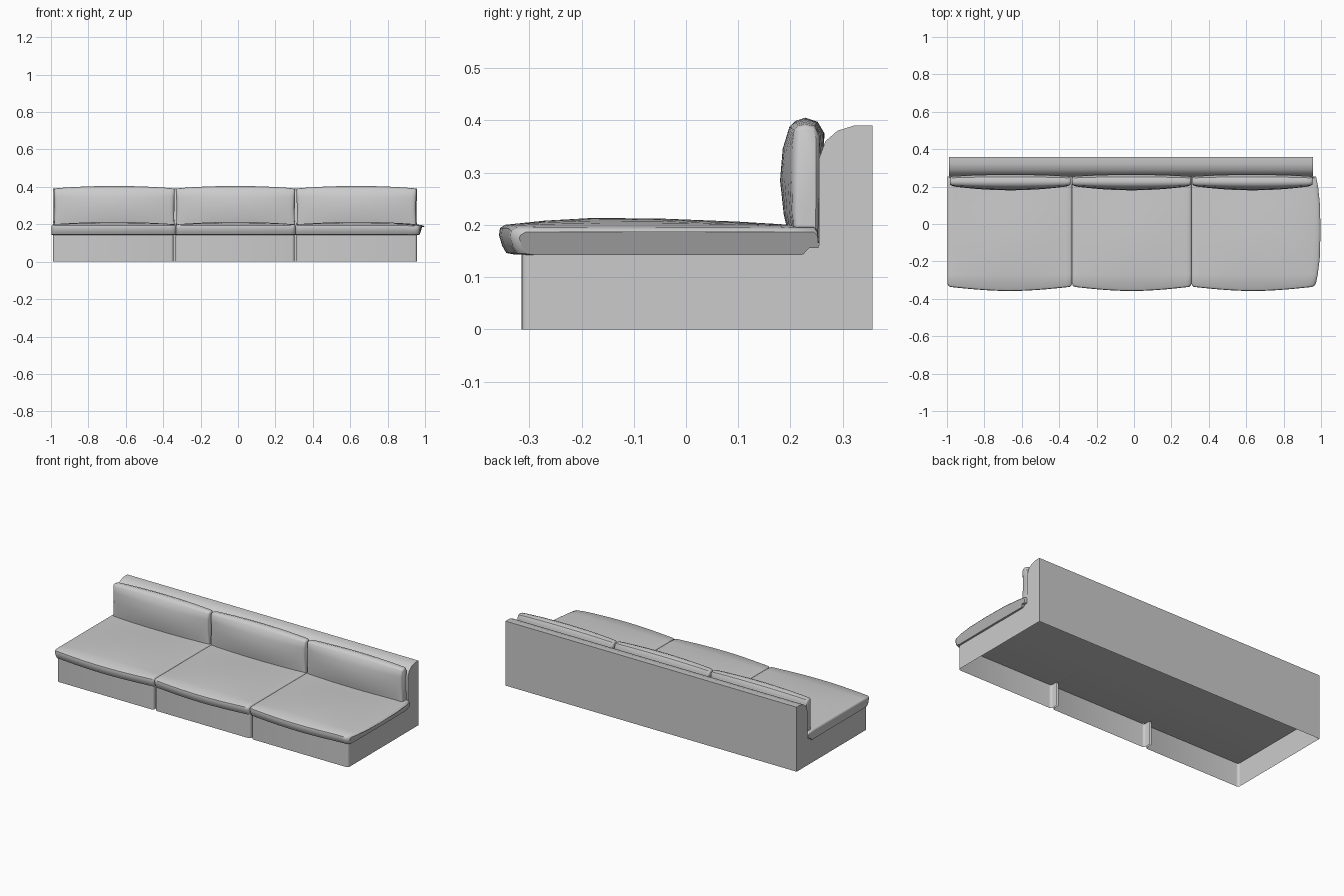
import bpy, bmesh, math

if "Cube" in bpy.data.objects:
    bpy.data.objects.remove(bpy.data.objects["Cube"])


def finish(name, bm, angle=40):
    bmesh.ops.recalc_face_normals(bm, faces=bm.faces)
    me = bpy.data.meshes.new(name)
    bm.to_mesh(me)
    bm.free()
    ob = bpy.data.objects.new(name, me)
    bpy.context.collection.objects.link(ob)
    bpy.ops.object.select_all(action='DESELECT')
    bpy.context.view_layer.objects.active = ob
    ob.select_set(True)
    bpy.ops.object.shade_smooth_by_angle(angle=math.radians(angle))
    return ob


def strip(bm, a, b):
    """Open wall between two matching polylines."""
    va = [bm.verts.new(p) for p in a]
    vb = [bm.verts.new(p) for p in b]
    for i in range(len(a) - 1):
        bm.faces.new((va[i], va[i + 1], vb[i + 1], vb[i]))


def loft(bm, rings):
    """Closed skin through a row of closed rings, with end caps."""
    vs = [[bm.verts.new(p) for p in r] for r in rings]
    n = len(vs[0])
    for a, b in zip(vs, vs[1:]):
        for i in range(n):
            j = (i + 1) % n
            bm.faces.new((a[i], a[j], b[j], b[i]))
    bm.faces.new(vs[0])
    bm.faces.new(vs[-1][::-1])


LEFT, RIGHT = -0.99, 0.957
SEAMS = (-0.34, 0.307)
TOP = 0.143

# Frame shell, open underneath: back, rolled top rail and end panels
back = [(0.357, 0), (0.357, 0.39), (0.322, 0.39), (0.29, 0.38), (0.267, 0.36),
        (0.255, 0.328), (0.255, 0.16)]
ends = back + [(0.235, 0.16), (0.225, TOP), (-0.3, TOP), (-0.3, 0)]
bm = bmesh.new()
strip(bm, [(LEFT, y, z) for y, z in back], [(RIGHT, y, z) for y, z in back])
for x in (LEFT, RIGHT):
    bm.faces.new([bm.verts.new((x, y, z)) for y, z in ends])
bmesh.ops.remove_doubles(bm, verts=bm.verts, dist=0.0001)
finish("frame", bm, 30)

# Three front panels with rounded, returned edges
edges = [LEFT, SEAMS[0], SEAMS[1], RIGHT]
for i in range(3):
    x0 = edges[i] + (0.005 if i > 0 else 0)
    x1 = edges[i + 1] - (0.005 if i < 2 else 0)
    side = [(0, -0.3), (0.0015, -0.3075), (0.0065, -0.3135), (0.013, -0.315)]
    left = ([(0, -0.265)] if i > 0 else []) + side
    right = ([(0, -0.265)] if i < 2 else []) + side
    path = [(x0 + d, y) for d, y in left] + [(x1 - d, y) for d, y in reversed(right)]
    bm = bmesh.new()
    strip(bm, [(x, y, 0) for x, y in path], [(x, y, TOP) for x, y in path])
    finish("front_panel_%d" % (i + 1), bm)

# Stations along each cushion, tighter at the rounded ends
STEPS = [0, 0.006, 0.02, 0.05] + [0.1 * k for k in range(1, 10)] + [0.95, 0.98, 0.994, 1]


def seat_ring(u):
    b = math.sin(math.pi * u)
    e = min(u, 1 - u)
    pull = 0.016 if e < 0.003 else 0.006 if e < 0.01 else 0
    drop = 0.008 if e < 0.003 else 0.003 if e < 0.01 else 0
    f = -0.335 - 0.023 * b + pull
    t = 0.2 - drop
    return [(0.222, TOP), (0, TOP), (f + 0.03, TOP), (f + 0.014, TOP + 0.003),
            (f + 0.006, 0.16), (f, 0.18), (f + 0.002, t - 0.006), (f + 0.012, t),
            (-0.27, t + 0.008 * b), (-0.18, t + 0.013 * b), (-0.05, t + 0.012 * b),
            (0.1, t + 0.006 * b), (0.2, t), (0.245, t), (0.252, t - 0.008),
            (0.254, 0.161), (0.236, 0.16)]


seat_edges = [-0.997, -0.331, 0.307, 0.966]
for i in range(3):
    x0, x1 = seat_edges[i], seat_edges[i + 1]
    bm = bmesh.new()
    loft(bm, [[(x0 + (x1 - x0) * u, y, z) for y, z in seat_ring(u)] for u in STEPS])
    if i == 2:
        # Unsupported right end bulges outward; inset its cap for a rounded edge
        cap = [f for f in bm.faces if all(v.co.x > 0.9655 for v in f.verts)]
        bmesh.ops.inset_individual(bm, faces=cap, thickness=0.006, depth=0.005)
        for v in bm.verts:
            t = max(0, (v.co.x - 0.7) / 0.266)
            low = min(1, max(0, (v.co.z - 0.14) / 0.025))
            v.co.x += 0.031 * t * low * max(0, 1 - abs((v.co.y + 0.03) / 0.31) ** 3)
            v.co.z -= 0.006 * max(0, t - 0.7) / 0.3 * low
    finish("seat_cushion_%d" % (i + 1), bm)

# Back cushions: plump centre section blended to a slim end section
PLUMP = [(0.2, 0.165), (0.187, 0.22), (0.18, 0.285), (0.185, 0.345), (0.198, 0.388),
         (0.21, 0.399), (0.228, 0.405), (0.252, 0.397), (0.265, 0.375), (0.262, 0.3),
         (0.256, 0.165)]
SLIM = [(0.208, 0.168), (0.206, 0.22), (0.205, 0.285), (0.205, 0.345), (0.208, 0.38),
        (0.214, 0.388), (0.228, 0.391), (0.246, 0.388), (0.254, 0.37), (0.254, 0.3),
        (0.252, 0.168)]


def back_ring(u):
    b = math.sin(math.pi * u) ** 0.8
    e = min(u, 1 - u)
    s = 0.78 if e < 0.003 else 0.92 if e < 0.01 else 1
    ring = []
    for (y0, z0), (y1, z1) in zip(SLIM, PLUMP):
        y, z = y0 + (y1 - y0) * b, z0 + (z1 - z0) * b
        ring.append((0.232 + (y - 0.232) * s, z - (0.006 * (1 - s) / 0.22 if z > 0.34 else 0)))
    return ring


for i, (x0, x1) in enumerate([(-0.985, -0.338), (-0.332, 0.306), (0.312, 0.955)]):
    bm = bmesh.new()
    rings = []
    for u in STEPS:
        e = min(u, 1 - u)
        ring = []
        for y, z in back_ring(u):
            # ends are slightly waisted at mid height
            waist = 0.007 * max(0, 1 - e / 0.05) * max(0, 1 - ((z - 0.29) / 0.1) ** 2)
            x = x0 + (x1 - x0) * u + (waist if u < 0.5 else -waist)
            ring.append((x, y, z))
        rings.append(ring)
    loft(bm, rings)
    finish("back_cushion_%d" % (i + 1), bm)
